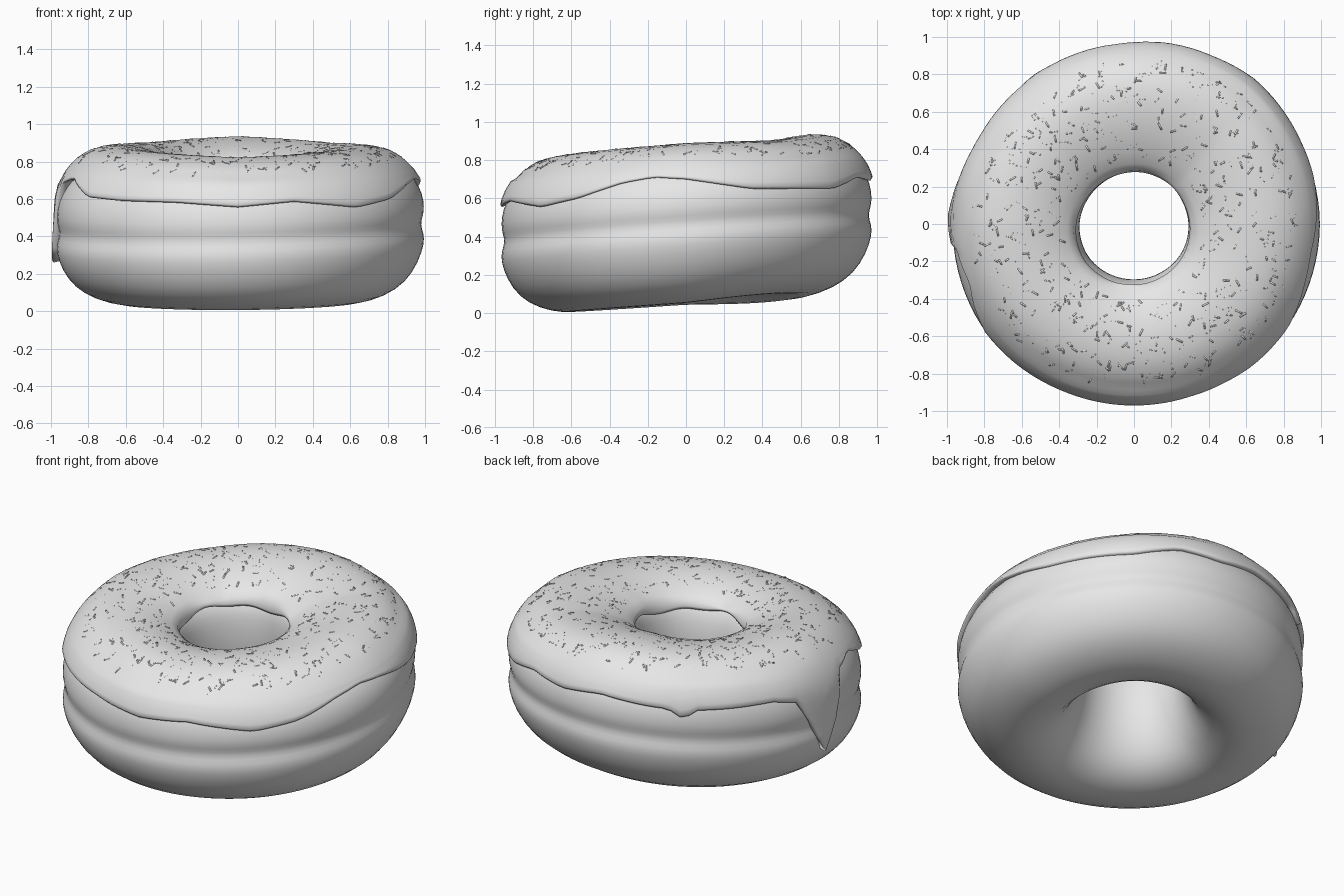
import bpy, bmesh, math, random
from mathutils import Vector, Matrix

if "Cube" in bpy.data.objects:
    bpy.data.objects.remove(bpy.data.objects["Cube"], do_unlink=True)

random.seed(4)
TILT = 0.07        # the whole ring leans up towards the back

grey = bpy.data.materials.new("light grey")
grey.use_nodes = True
grey.diffuse_color = (0.8, 0.8, 0.8, 1)
grey.node_tree.nodes["Principled BSDF"].inputs["Base Color"].default_value = grey.diffuse_color

# Uneven hand-made outline: radius factor by angle
swell = [(0, 1.018), (25, 1.012), (50, 1.022), (70, 1.01), (90, .992), (130, .967),
         (150, .967), (180, .992), (216, 1.005), (245, .992), (270, .987),
         (300, .995), (325, 1.012), (360, 1.018)]


def interpolate(table, key):
    for (k0, v0), (k1, v1) in zip(table, table[1:]):
        if k0 <= key <= k1:
            return v0 + (v1 - v0) * (key - k0) / (k1 - k0)
    return table[-1][1] if key > table[-1][0] else table[0][1]


def place(radius, height, angle):
    """Turn a profile point into a point on the leaning, uneven ring."""
    reach = radius * interpolate(swell, math.degrees(angle) % 360)
    y = reach * math.sin(angle)
    # The upper mouth of the hole sits a little off centre, towards the front
    off = min(1, max(0, (0.65 - radius) / 0.3)) * min(1, height ** 3 / 0.4)
    return Vector((reach * math.cos(angle) - 0.01 * off, y - 0.025 * off, height + TILT * y))


def finish(name, bm):
    mesh = bpy.data.meshes.new(name)
    bmesh.ops.recalc_face_normals(bm, faces=bm.faces)
    bm.to_mesh(mesh)
    bm.free()
    obj = bpy.data.objects.new(name, mesh)
    bpy.context.collection.objects.link(obj)
    mesh.materials.append(grey)
    for poly in mesh.polygons:
        poly.use_smooth = True
    return obj


def sweep(name, profile_at, segments):
    """Sweep a closed profile, which may change with the angle, around z."""
    bm = bmesh.new()
    rings = []
    for i in range(segments):
        angle = math.tau * i / segments
        rings.append([bm.verts.new(place(r, z, angle)) for r, z in profile_at(angle)])
    for i, ring in enumerate(rings):
        following = rings[(i + 1) % segments]
        count = len(ring)
        for j in range(count):
            k = (j + 1) % count
            bm.faces.new((ring[j], following[j], following[k], ring[k]))
    return finish(name, bm)


# Dough ring: groove higher on the left side, underside sagging at the back right
dough_outline = [
    (.65, .045), (.78, .08), (.885, .145), (.952, .245), (.982, .34), (.979, .39),
    (.96, .44), (.974, .485), (.982, .53), (.972, .61), (.934, .69), (.86, .765),
    (.75, .81), (.6, .83), (.46, .815), (.37, .775), (.32, .72), (.3, .65),
    (.29, .56), (.292, .45), (.318, .3), (.375, .17), (.45, .09), (.55, .05)]


def dough_profile(angle):
    side_tilt = 0.025 * math.cos(angle)
    sag = 0.04 * math.cos(angle) * max(0, math.sin(angle))
    return [(r, z + side_tilt * math.sin(math.pi * z / 0.88) + sag * max(0, 1 - z / 0.5))
            for r, z in dough_outline]


dough = sweep("dough", dough_profile, 48)
smoothing = dough.modifiers.new("smooth", 'SUBSURF')
smoothing.levels = smoothing.render_levels = 1

# Icing: height of the wavy lower rim by angle, with two drips
rim = [
    (0, .7), (20, .65), (50, .65), (65, .71), (80, .69), (95, .72), (112, .69),
    (119, .68), (124, .62), (129, .67), (156, .66), (165, .62), (171, .46),
    (177, .26), (183, .42), (189, .68), (200, .71), (215, .61), (230, .59),
    (250, .58), (270, .555), (288, .585), (310, .555), (325, .6), (340, .68),
    (350, .71), (360, .7)]
side = [(.26, 1.007), (.55, .992), (.61, .988), (.66, .979), (.71, .958), (.76, .925)]
crown = [(.9, .787), (.86, .825), (.8, .86), (.73, .88), (.65, .888), (.57, .882),
         (.49, .866), (.41, .838), (.35, .808), (.315, .78)]
crown_by_radius = sorted(crown)
# Gentle rise and fall of the crown by angle
waves = [(0, 0), (45, -.02), (90, .002), (135, -.016), (180, .002), (225, -.006),
         (270, -.02), (315, -.006), (360, 0)]
LIP = 0.05


def lift(angle):
    return interpolate(waves, math.degrees(angle) % 360)


def icing_profile(angle):
    low = interpolate(rim, math.degrees(angle)) - TILT * 0.97 * math.sin(angle)
    inner = 0.725 + 0.012 * math.sin(3 * angle) + 0.008 * math.sin(7 * angle + 1)
    points = [(interpolate(side, low) - LIP, low + 0.01)]
    points.append((interpolate(side, low) - 0.01, low))
    steps = 6
    for i in range(steps):
        z = low + 0.012 + (0.755 - low - 0.012) * i / (steps - 1)
        points.append((interpolate(side, z), z))
    points += [(r, z + lift(angle)) for r, z in crown]
    points += [(.303, inner + 0.015), (.305, inner), (.31 + LIP, inner + 0.01)]
    # Hidden underside stays inside the dough
    points += [(.5, .76), (.7, .77), (.85, .72)]
    return points


sweep("icing", icing_profile, 120)


# Fine sprinkles pressed almost flush into the icing
def icing_point(radius, angle):
    return place(radius, interpolate(crown_by_radius, radius) + lift(angle), angle)


sprinkles = bmesh.new()
step = 0.01
for _ in range(600):
    radius = math.sqrt(random.uniform(0.38 ** 2, 0.88 ** 2))
    angle = random.uniform(0, math.tau)
    spot = icing_point(radius, angle)
    outward = (icing_point(radius + step, angle) - icing_point(radius - step, angle)).normalized()
    around = icing_point(radius, angle + step) - icing_point(radius, angle - step)
    normal = outward.cross(around).normalized()
    across = normal.cross(outward)
    turn = random.uniform(0, math.pi)
    along = outward * math.cos(turn) + across * math.sin(turn)
    aside = normal.cross(along)
    basis = Matrix((aside, normal, along)).transposed().to_4x4()
    bmesh.ops.create_cone(
        sprinkles, cap_ends=True, segments=6, radius1=0.005, radius2=0.005,
        depth=random.uniform(0.02, 0.04),
        matrix=Matrix.Translation(spot - normal * random.uniform(0.002, 0.005)) @ basis)
finish("sprinkles", sprinkles)
